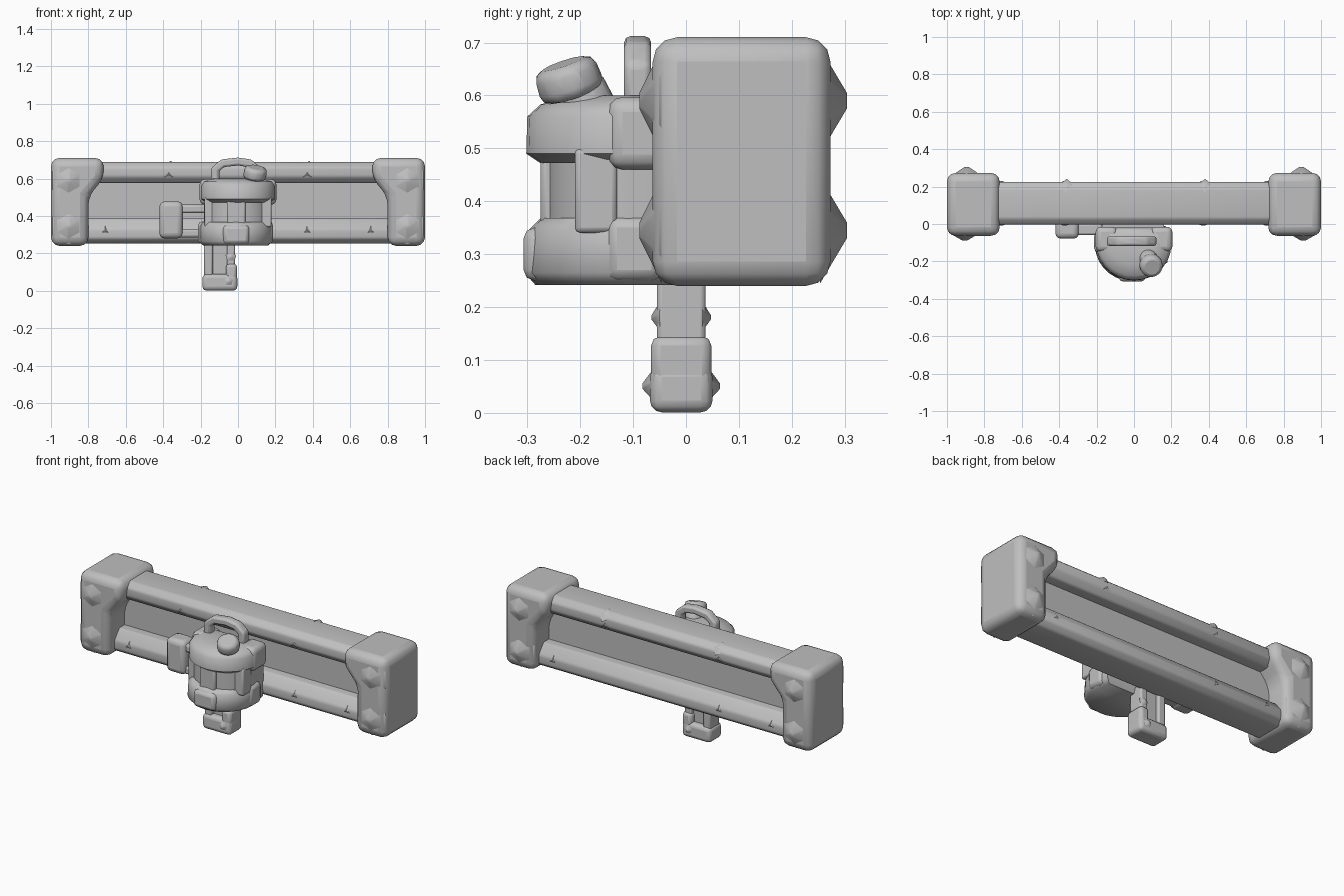
import bpy, bmesh, math
from mathutils import Vector, Matrix

if "Cube" in bpy.data.objects:
    bpy.data.objects.remove(bpy.data.objects["Cube"])

grey = bpy.data.materials.new("worn_grey")
grey.diffuse_color = (0.52, 0.52, 0.52, 1)
grey.use_nodes = True
grey.node_tree.nodes["Principled BSDF"].inputs["Base Color"].default_value = grey.diffuse_color


def finish(name, bm, bevel=0.0, segments=2, angle=40):
    bmesh.ops.recalc_face_normals(bm, faces=bm.faces[:])
    me = bpy.data.meshes.new(name)
    bm.to_mesh(me)
    bm.free()
    ob = bpy.data.objects.new(name, me)
    bpy.context.collection.objects.link(ob)
    me.materials.append(grey)
    if bevel:
        m = ob.modifiers.new("bevel", 'BEVEL')
        m.width, m.segments, m.limit_method = bevel, segments, 'ANGLE'
        m.angle_limit = math.radians(25)
    bpy.ops.object.select_all(action='DESELECT')
    ob.select_set(True)
    bpy.context.view_layer.objects.active = ob
    bpy.ops.object.shade_smooth_by_angle(angle=math.radians(angle))
    return ob


def loft(name, rings, bevel=0.0, segments=2, angle=50):
    """Skin a stack of equal-sized point rings and cap both ends."""
    bm = bmesh.new()
    rows = [[bm.verts.new(p) for p in r] for r in rings]
    n = len(rows[0])
    for a, b in zip(rows, rows[1:]):
        for i in range(n):
            j = (i + 1) % n
            bm.faces.new((a[i], a[j], b[j], b[i]))
    bm.faces.new(rows[0][::-1])
    bm.faces.new(rows[-1])
    return finish(name, bm, bevel, segments, angle)


def box(name, x0, x1, y0, y1, z0, z1, bevel=0.015, segments=2):
    ring = lambda z: [(x0, y0, z), (x1, y0, z), (x1, y1, z), (x0, y1, z)]
    return loft(name, [ring(z0), ring(z1)], bevel, segments)


def chip(name, pos, direction, r, h, sides=5, angle=80):
    """Low faceted swelling pointing along a direction."""
    bm = bmesh.new()
    d = Vector(direction).normalized()
    mat = Matrix.Translation(Vector(pos) + d * h * 0.3) @ d.to_track_quat('Z', 'Y').to_matrix().to_4x4()
    bmesh.ops.create_cone(bm, cap_ends=True, segments=sides, radius1=r,
                          radius2=r * 0.15, depth=h * 1.4, matrix=mat)
    return finish(name, bm, angle=angle)


# End caps: wide at the top, narrower below
cap = [(1, .24), (1, .71), (.718, .71), (.718, .60), (.80, .505), (.80, .24)]
for side, s in (("left", -1), ("right", 1)):
    loft(side + "_end_cap", [[(s * x, y, z) for x, z in cap] for y in (-.063, .273)], .046, 3, 60)
    for z in (.59, .345):
        chip(side + "_back_bulge", (s * .895, .268, z), (0, 1, 0), .1, .036, 6)
        chip(side + "_front_bulge", (s * .905, -.058, z), (0, -1, 0), .1, .03, 6)

# Long rails and the panel between them
rail_top = [(.03, .688), (.19, .688), (.225, .66), (.225, .61),
            (.19, .575), (.03, .575), (-.004, .61), (-.004, .66)]
rail_low = [(.03, .253), (.19, .253), (.225, .28), (.225, .33),
            (.18, .387), (.04, .387), (-.004, .33), (-.004, .28)]
for name, prof in (("top_rail", rail_top), ("bottom_rail", rail_low)):
    loft(name, [[(x, y, z) for y, z in prof] for x in (-.85, .85)], .01, 2, 60)
box("panel", -.85, .85, .09, .13, .34, .62, 0)

# Chipped spots on the rails
for x, z in ((-.37, .62), (.37, .62), (.37, .32), (-.71, .32), (.71, .32)):
    chip("front_rail_chip", (x, -.002, z), (0, -1, .2), .028, .007, 3, 20)
    chip("back_rail_chip", (-x, .223, z), (0, 1, .2), .028, .007, 3, 20)
for x in (-.36, .38):
    chip("top_rail_chip", (x, .208, .672), (0, .7, 1), .045, .014, 4)


# Lantern body: flat-backed, round-fronted rings
def d_ring(rx, front, back, z, cx=0.0, n=14):
    cy = -.11
    pts = [(cx + rx * math.cos(math.pi * i / n),
            cy - (cy - front) * math.sin(math.pi * i / n), z) for i in range(n + 1)]
    return pts + [(cx - rx * .92, back, z), (cx + rx * .92, back, z)]


def stack(name, layers, cx=0.0):
    loft(name, [d_ring(rx, f, b, z, cx) for rx, f, b, z in layers])


stack("lantern_base", [(.175, -.285, -.02, .242), (.197, -.305, -.01, .265),
                       (.194, -.298, -.01, .345), (.18, -.275, -.02, .368)], -.012)
stack("lantern_body", [(.178, -.262, .01, .34), (.178, -.262, .01, .50)], -.005)
stack("lantern_collar", [(.175, -.275, -.03, .472), (.20, -.302, -.02, .49),
                         (.20, -.300, -.02, .56), (.185, -.275, -.03, .583),
                         (.13, -.215, -.06, .60)])

# Pockets and straps around the lantern
for x0, x1, y0, y1, z1 in ((-.213, -.13, -.15, -.045, .37), (.10, .187, -.15, -.045, .37),
                           (-.08, .06, -.307, -.2, .35)):
    box("base_pocket", x0, x1, y0, y1, .25, z1, .02)
for s in (-1, 1):
    box("collar_clasp", s * .147 - .058, s * .147 + .058, -.148, -.015, .46, .597, .028, 3)
    box("body_strap", s * .15 - .03, s * .15 + .03, -.21, -.13, .34, .50, .01)
box("front_strap", -.06, .04, -.275, -.22, .34, .50, .01)

# Tilted filler cap on its neck
axis = Vector((.15, -.34, 1)).normalized()
rot = axis.to_track_quat('Z', 'Y').to_matrix().to_4x4()
for name, pos, r1, r2, d in (("filler_neck", (.08, -.19, .595), .058, .045, .08),
                             ("filler_cap", (.092, -.222, .63), .067, .062, .064)):
    bm = bmesh.new()
    bmesh.ops.create_cone(bm, cap_ends=True, segments=10, radius1=r1, radius2=r2,
                          depth=d, matrix=Matrix.Translation(pos) @ rot)
    finish(name, bm, .02)

# Arched carrying handle
outer = [(-.145, .58), (-.145, .655), (-.09, .702), (.0, .712), (.07, .702), (.12, .66), (.12, .58)]
inner = [(-.10, .58), (-.10, .642), (-.072, .662), (.0, .67), (.05, .662), (.077, .642), (.077, .58)]
bm = bmesh.new()
(fo, fi), (bo, bi) = [[[bm.verts.new((x, y, z)) for x, z in line] for line in (outer, inner)]
                      for y in (-.117, -.066)]
for i in range(len(outer) - 1):
    for a, b in ((fo, fi), (fi, bi), (bi, bo), (bo, fo)):
        bm.faces.new((a[i], a[i + 1], b[i + 1], b[i]))
for i in (0, -1):
    bm.faces.new((fo[i], fi[i], bi[i], bo[i]))
finish("carrying_handle", bm, .012)

# Side latch with two arms
box("latch_block", -.42, -.295, -.078, .03, .28, .478, .028, 3)
box("latch_upper_arm", -.31, -.17, -.06, .0, .415, .46, .012)
box("latch_lower_arm", -.33, -.17, -.06, .0, .285, .33, .012)

# Hanging post: open channel with a chunky foot
box("post_left_side", -.182, -.135, -.055, .037, .06, .28, .01)
box("post_right_side", -.06, -.016, -.055, .037, .06, .28, .01)
box("post_web", -.15, -.04, -.03, .015, .06, .28, 0)
box("post_foot", -.19, -.004, -.068, .05, .001, .09, .022, 3)
box("post_foot_side", -.065, -.005, -.066, .048, .04, .145, .018)
for y, d in ((-.064, -1), (.046, 1)):
    chip("foot_bulge", (-.05, y, .05), (0, d, 0), .04, .018)
    chip("post_bulge", (-.038, y - d * .01, .18), (0, d, 0), .03, .011)
